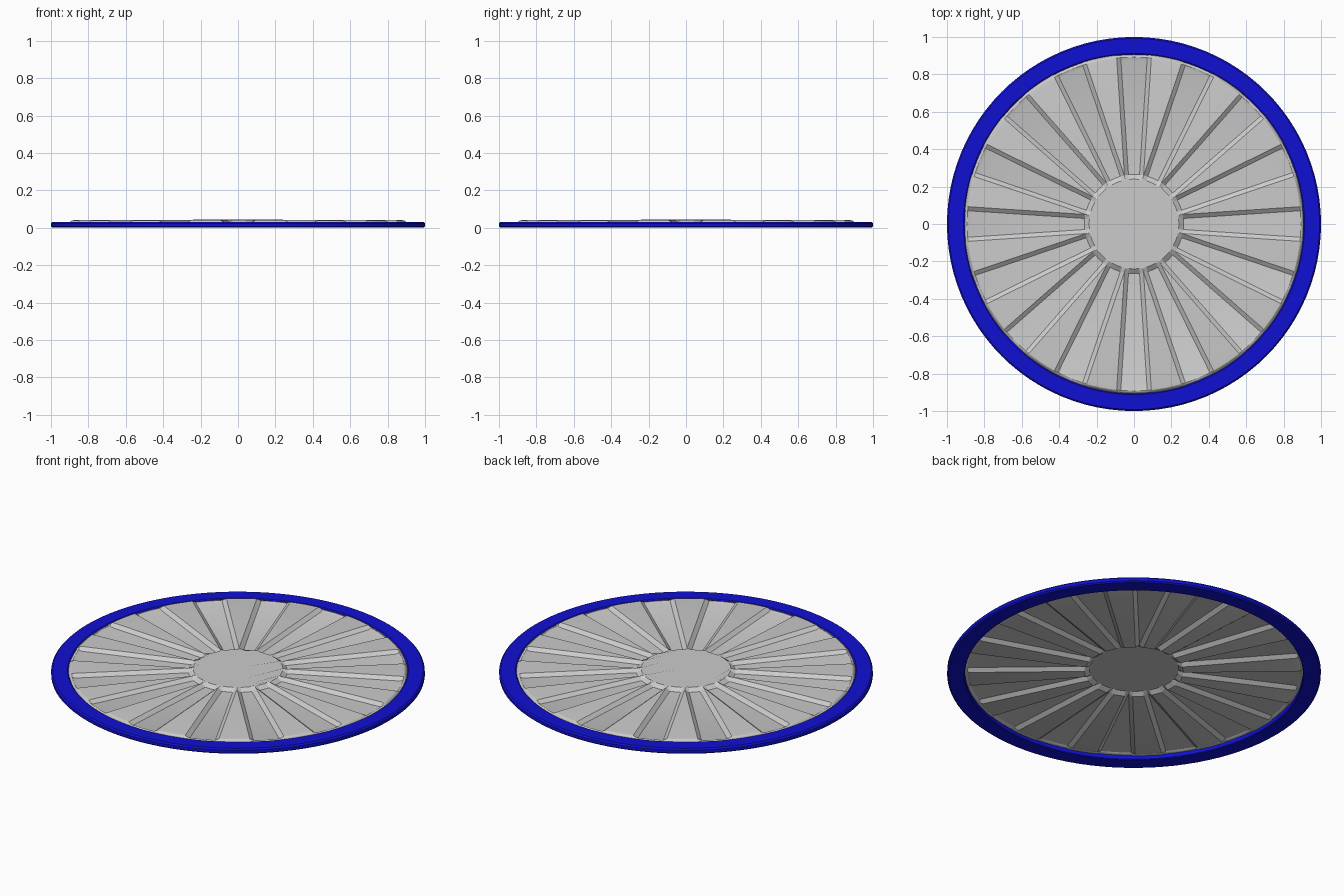
import bpy, bmesh, math

if "Cube" in bpy.data.objects:
    bpy.data.objects.remove(bpy.data.objects["Cube"])

GROOVES = 16
TOP, FLOOR, EDGE = 0.041, 0.023, 0.029


def finish(bm, name):
    bmesh.ops.recalc_face_normals(bm, faces=bm.faces)
    me = bpy.data.meshes.new(name)
    bm.to_mesh(me)
    bm.free()
    ob = bpy.data.objects.new(name, me)
    bpy.context.collection.objects.link(ob)
    return ob


def bridge(bm, a, b):
    n = len(a)
    for i in range(n):
        j = (i + 1) % n
        bm.faces.new((a[i], a[j], b[j], b[i]))


# Ribbed disc: flat hub, raised lands and tapering sunken grooves
def groove_ring(bm, r, z_land, z_groove):
    half = 0.012 + 0.066 * r          # groove floor half width
    a1 = half / r
    a2 = (half + 0.022) / r           # top of the sloped groove wall
    mid = math.pi / GROOVES
    q = mid + (mid - a2) / 2
    p = mid - (mid - a2) / 2
    local = [(-a2, z_land), (-a1, z_groove), (0, z_groove), (a1, z_groove),
             (a2, z_land), (p, z_land), (mid, z_land), (q, z_land)]
    ring = []
    for k in range(GROOVES):
        for a, z in local:
            t = a + k * 2 * mid
            ring.append(bm.verts.new((r * math.cos(t), r * math.sin(t), z)))
    return ring


bm = bmesh.new()
rings = [groove_ring(bm, *spec) for spec in (
    (0.24, TOP, TOP), (0.265, TOP, FLOOR), (0.875, TOP, FLOOR),
    (0.892, TOP - 0.002, EDGE), (0.912, EDGE - 0.004, EDGE - 0.004))]
bm.faces.new(rings[0])
for a, b in zip(rings, rings[1:]):
    bridge(bm, a, b)
disc = finish(bm, "ribbed_disc")
mod = disc.modifiers.new("thickness", 'SOLIDIFY')
mod.thickness = 0.003
mod.offset = -1

# Blue rim: chamfered section turned about z
profile = [(0.905, 0.004), (0.909, 0.0), (0.992, 0.0), (1.0, 0.007),
           (1.0, 0.024), (0.992, 0.032), (0.912, 0.032), (0.905, 0.027)]
SEG = 96
bm = bmesh.new()
loops = [[bm.verts.new((r * math.cos(2 * math.pi * i / SEG),
                        r * math.sin(2 * math.pi * i / SEG), z))
          for i in range(SEG)] for r, z in profile]
for i, loop in enumerate(loops):
    bridge(bm, loop, loops[(i + 1) % len(loops)])
rim = finish(bm, "rim")
blue = bpy.data.materials.new("blue")
blue.diffuse_color = (0.005, 0.005, 0.65, 1)
blue.use_nodes = True
blue.node_tree.nodes["Principled BSDF"].inputs["Base Color"].default_value = blue.diffuse_color
rim.data.materials.append(blue)

# Smooth curved walls, keep creases sharp
for ob in (disc, rim):
    bpy.ops.object.select_all(action='DESELECT')
    ob.select_set(True)
    bpy.context.view_layer.objects.active = ob
    bpy.ops.object.shade_smooth_by_angle(angle=math.radians(20))
